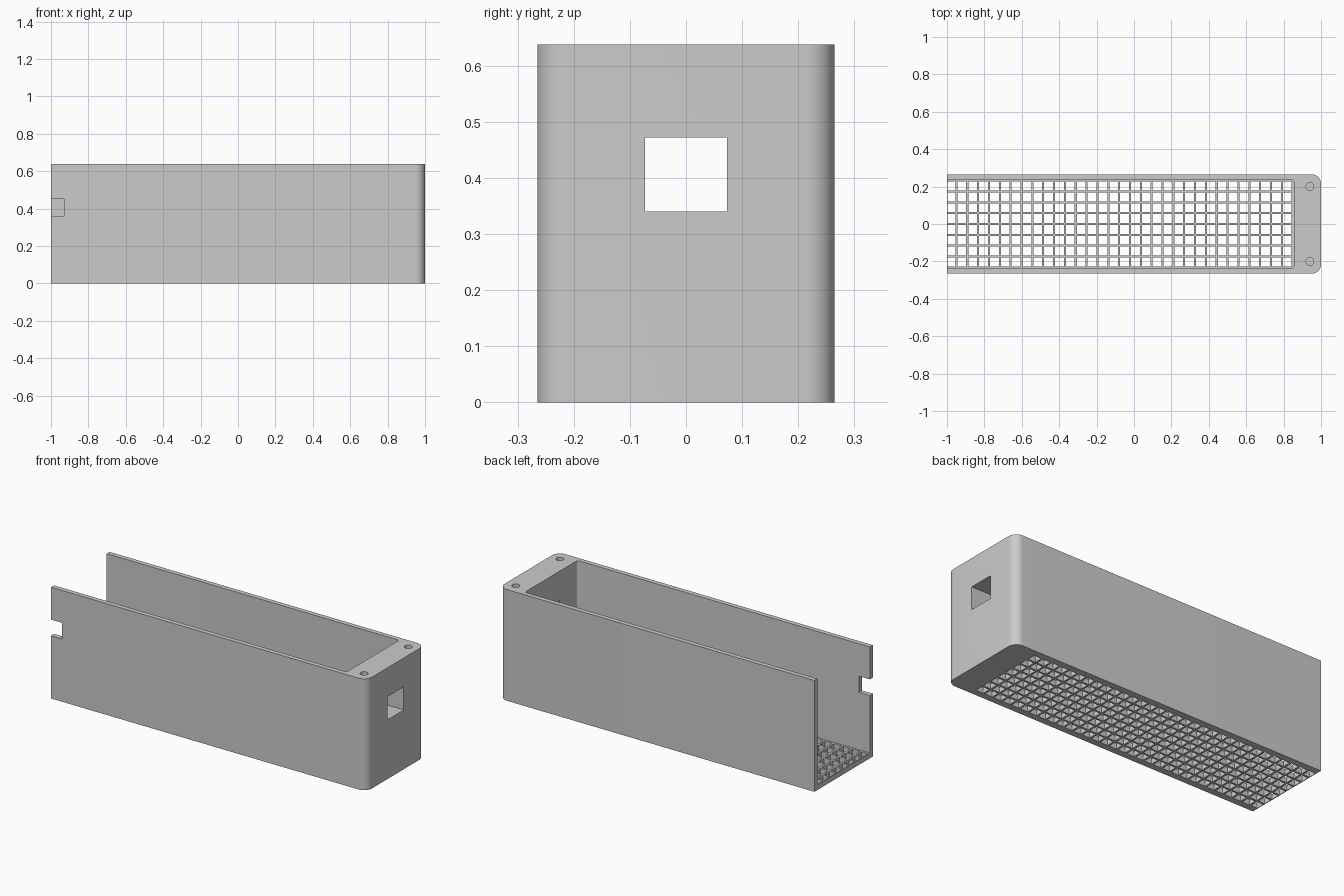
import bpy, bmesh, math

cube = bpy.data.objects.get("Cube")
if cube:
    bpy.data.objects.remove(cube, do_unlink=True)

# Main dimensions
HALF_W, HEIGHT, FLOOR = 0.265, 0.638, 0.03
PITCH, HOLE = 0.058, 0.047
COLUMNS, ROWS = 32, 8

grey = bpy.data.materials.new("light grey plastic")
grey.use_nodes = True
colour = (0.6, 0.6, 0.6, 1)
grey.diffuse_color = colour
grey.node_tree.nodes["Principled BSDF"].inputs["Base Color"].default_value = colour


def prism(bm, outline, z0, z1):
    """Extrude a counter-clockwise xy outline from z0 to z1."""
    face = bm.faces.new([bm.verts.new((x, y, z0)) for x, y in outline])
    top = bmesh.ops.extrude_face_region(bm, geom=[face])["geom"]
    moved = [v for v in top if isinstance(v, bmesh.types.BMVert)]
    bmesh.ops.translate(bm, verts=moved, vec=(0, 0, z1 - z0))


def box(bm, x0, x1, y0, y1, z0, z1):
    prism(bm, [(x0, y0), (x1, y0), (x1, y1), (x0, y1)], z0, z1)


def round_end(x0, x1, half, radius, steps):
    """Outline with a square left end and two rounded right corners."""
    points = [(x0, -half)]
    for sign, start in ((-1, -90), (1, 0)):
        for i in range(steps + 1):
            a = math.radians(start + 90 * i / steps)
            points.append((x1 - radius + radius * math.cos(a),
                           sign * (half - radius) + radius * math.sin(a)))
    return points + [(x0, half)]


def finish(bm, name):
    bmesh.ops.recalc_face_normals(bm, faces=bm.faces[:])
    mesh = bpy.data.meshes.new(name)
    bm.to_mesh(mesh)
    bm.free()
    mesh.materials.append(grey)
    obj = bpy.data.objects.new(name, mesh)
    bpy.context.collection.objects.link(obj)
    return obj


def cut(target, bm, name):
    """Subtract a temporary cutter from the target."""
    cutter = finish(bm, name)
    cutter.hide_render = True
    mod = target.modifiers.new(name, "BOOLEAN")
    mod.operation, mod.solver, mod.object = "DIFFERENCE", "EXACT", cutter
    bpy.context.view_layer.objects.active = target
    bpy.ops.object.modifier_apply(modifier=mod.name)
    bpy.data.objects.remove(cutter, do_unlink=True)


# Outer tray body
bm = bmesh.new()
prism(bm, round_end(-1, 1, HALF_W, 0.05, 12), 0, HEIGHT)
tray = finish(bm, "vented_tray")

# Inner cavity, open at the top and the left end
bm = bmesh.new()
prism(bm, round_end(-1.1, 0.855, 0.238, 0.015, 6), FLOOR, HEIGHT + 0.1)
cut(tray, bm, "cavity_cutter")

# Square window through the end block, and notch in the front wall
bm = bmesh.new()
box(bm, 0.8, 1.1, -0.073, 0.073, 0.34, 0.472)
box(bm, -1.1, -0.93, -0.3, -0.2, 0.36, 0.452)
cut(tray, bm, "opening_cutter")

# Blind screw holes in the top of the end block
bm = bmesh.new()
for side in (-1, 1):
    ring = [(0.94 + 0.021 * math.cos(math.tau * i / 24),
             side * 0.2 + 0.021 * math.sin(math.tau * i / 24)) for i in range(24)]
    prism(bm, ring, HEIGHT - 0.12, HEIGHT + 0.05)
cut(tray, bm, "screw_hole_cutter")

# Ventilation grid through the floor
bm = bmesh.new()
for i in range(COLUMNS):
    for j in range(ROWS):
        x1 = 0.843 - i * PITCH
        y = (j - (ROWS - 1) / 2) * PITCH
        box(bm, max(x1 - HOLE, -0.996), x1, y - HOLE / 2, y + HOLE / 2, -0.05, FLOOR + 0.05)
cut(tray, bm, "vent_cutter")

# Smooth rounded corners, keep the edges crisp
bpy.ops.object.select_all(action="DESELECT")
tray.select_set(True)
bpy.context.view_layer.objects.active = tray
bpy.ops.object.shade_smooth_by_angle(angle=math.radians(30))
